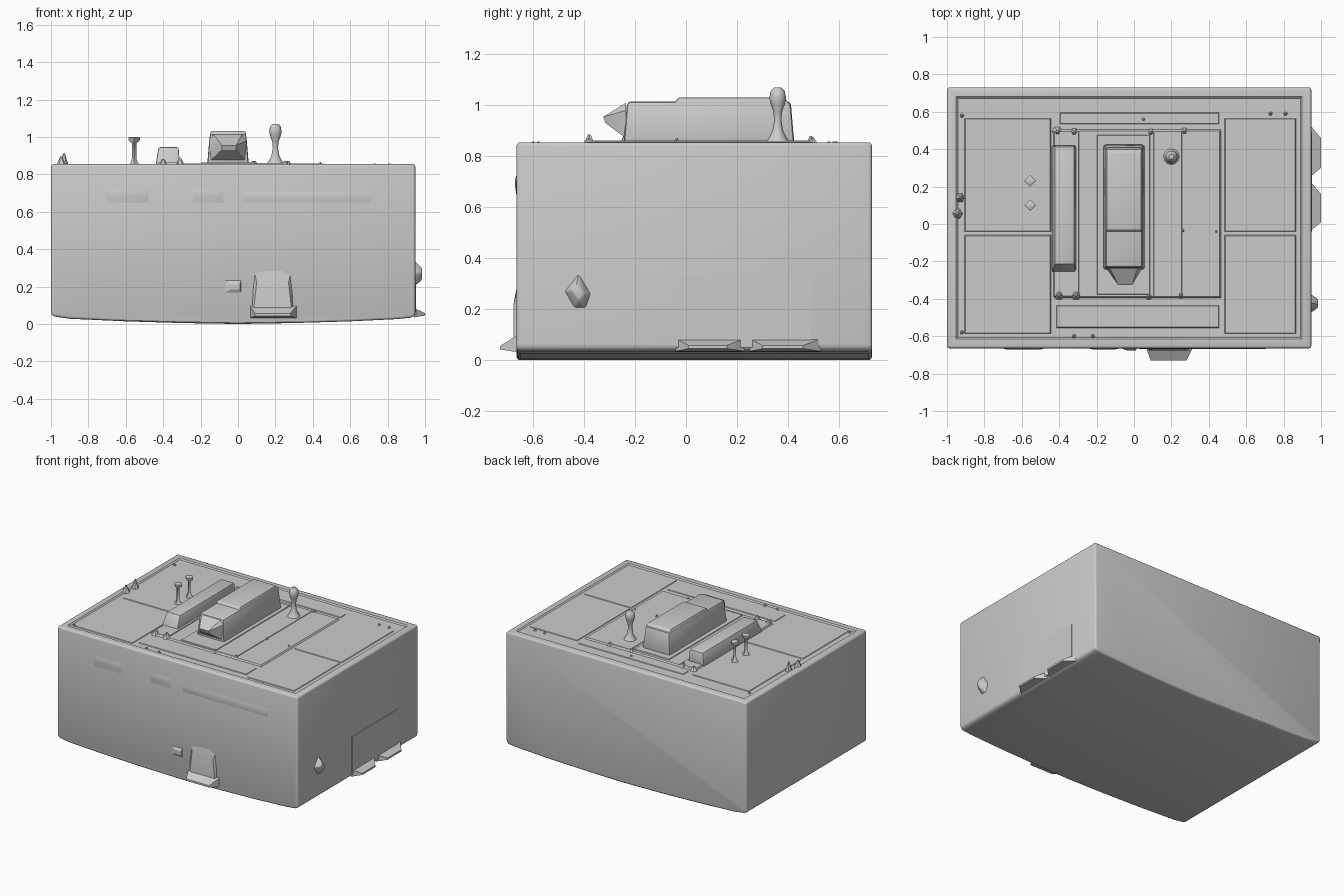
import bpy, bmesh, math
from mathutils import Vector


def finish(bm, name, angle=30):
    bmesh.ops.recalc_face_normals(bm, faces=bm.faces[:])
    me = bpy.data.meshes.new(name)
    bm.to_mesh(me)
    bm.free()
    ob = bpy.data.objects.new(name, me)
    bpy.context.collection.objects.link(ob)
    bpy.ops.object.select_all(action='DESELECT')
    ob.select_set(True)
    bpy.context.view_layer.objects.active = ob
    bpy.ops.object.shade_smooth_by_angle(angle=math.radians(angle))
    return ob


def hull(name, pts, bevel=0.0):
    """Convex solid around a few corner points."""
    bm = bmesh.new()
    for p in pts:
        bm.verts.new(p)
    bmesh.ops.convex_hull(bm, input=bm.verts[:])
    bmesh.ops.dissolve_limit(bm, angle_limit=0.02, verts=bm.verts[:], edges=bm.edges[:])
    if bevel:
        bmesh.ops.bevel(bm, geom=bm.edges[:], offset=bevel, segments=2, profile=0.5,
                        affect='EDGES', clamp_overlap=True)
    return finish(bm, name)


def rect(x0, x1, y0, y1, z):
    return [(x0, y0, z), (x1, y0, z), (x1, y1, z), (x0, y1, z)]


def slab(name, x0, x1, y0, y1, z0, z1, taper=0.0, bevel=0.0):
    return hull(name, rect(x0, x1, y0, y1, z0)
                + rect(x0 + taper, x1 - taper, y0 + taper, y1 - taper, z1), bevel)


def lathe(name, x, y, profile, n=12, turn=0.0, axis='Z'):
    """Rings of (radius, height) joined into a turned solid."""
    bm = bmesh.new()
    rings = []
    for r, z in profile:
        ring = []
        for i in range(n):
            a = turn + 2 * math.pi * i / n
            ring.append(bm.verts.new((x + r * math.cos(a), y + r * math.sin(a), z)))
        rings.append(ring)
    for a, b in zip(rings, rings[1:]):
        for i in range(n):
            j = (i + 1) % n
            bm.faces.new((a[i], a[j], b[j], b[i]))
    bm.faces.new(rings[0][::-1])
    bm.faces.new(rings[-1])
    return finish(bm, name, 40)


# main block: profile with a gently bowed underside, swept front to back
profile = [(-1.0, 0.055), (-0.985, 0.04), (-0.9, 0.028), (-0.6, 0.014), (-0.3, 0.005), (0.0, 0.0),
           (0.3, 0.005), (0.6, 0.014), (0.85, 0.026), (0.93, 0.034), (0.948, 0.05), (0.948, 0.855), (-1.0, 0.855)]
bm = bmesh.new()
front = [bm.verts.new((x, -0.665, z)) for x, z in profile]
back = [bm.verts.new((x, 0.73, z)) for x, z in profile]
bm.faces.new(front)
bm.faces.new(back[::-1])
for i in range(len(profile)):
    j = (i + 1) % len(profile)
    bm.faces.new((front[i], back[i], back[j], front[j]))
bmesh.ops.recalc_face_normals(bm, faces=bm.faces[:])
sharp = [e for e in bm.edges if e.calc_face_angle(0) > 0.6]
bmesh.ops.bevel(bm, geom=sharp, offset=0.014, segments=3, profile=0.5, affect='EDGES')
# sunken roof inside a narrow rim
roof = max((f for f in bm.faces if f.normal.z > 0.99), key=lambda f: f.calc_area())
bmesh.ops.inset_region(bm, faces=[roof], thickness=0.05, depth=0.0)
bmesh.ops.inset_region(bm, faces=[roof], thickness=0.012, depth=-0.008)
finish(bm, "main_block")

# low roof panels on either side of the middle and along the front and back
for k, (x0, x1, y0, y1) in enumerate([(-0.91, -0.44, -0.59, -0.055), (-0.91, -0.44, -0.045, 0.57),
                                      (0.48, 0.87, -0.59, -0.055), (0.48, 0.87, -0.045, 0.57),
                                      (-0.42, 0.46, -0.56, -0.43), (-0.40, 0.46, 0.53, 0.60)]):
    slab(f"roof_panel_{k}", x0, x1, y0, y1, 0.84, 0.851, 0.008)

# raised centre deck with shallow strips
slab("centre_deck", -0.43, 0.47, -0.40, 0.51, 0.84, 0.857, 0.012)
slab("deck_strip_left", -0.43, -0.29, -0.39, 0.50, 0.85, 0.862, 0.006)
slab("deck_strip_middle", -0.20, 0.09, -0.38, 0.48, 0.85, 0.862, 0.006)
slab("deck_strip_right", 0.10, 0.26, -0.39, 0.50, 0.85, 0.861, 0.006)

# small roof housing with sloped front
hull("small_roof_housing", rect(-0.44, -0.31, -0.26, 0.42, 0.85)
     + rect(-0.425, -0.318, -0.215, 0.415, 0.945), 0.008)

# large roof housing, raised rear lid and pointed nose
slab("large_roof_housing", -0.165, 0.058, -0.245, 0.425, 0.85, 1.015, 0.014, 0.014)
hull("housing_lid", rect(-0.152, 0.045, -0.05, 0.41, 1.0)
     + rect(-0.145, 0.04, -0.03, 0.385, 1.031), 0.006)
nose = [(x, -0.235, z) for x, z in
        [(-0.15, 0.87), (0.04, 0.87), (0.045, 0.98), (-0.15, 0.98), (-0.13, 1.01), (0.02, 1.01)]]
hull("housing_nose", nose + [(-0.085, -0.325, 0.955), (-0.01, -0.325, 0.955),
                            (-0.085, -0.315, 0.93), (-0.01, -0.315, 0.93)])

# bulb-headed stack with flared foot
lathe("stack", 0.2, 0.36, [(0.05, 0.85), (0.036, 0.87), (0.021, 0.90), (0.014, 0.94), (0.017, 0.975),
                           (0.028, 1.005), (0.033, 1.03), (0.028, 1.055), (0.014, 1.07)])

# two thin pipes with flared square caps
for k, y in enumerate((0.10, 0.23)):
    lathe(f"cap_pipe_{k}", -0.555, y, [(0.034, 0.845), (0.018, 0.865), (0.011, 0.89), (0.011, 0.965),
                                       (0.031, 0.982), (0.031, 0.995), (0.022, 1.0)], 4)

# little fins near the left rim and stubs around the deck
for k, (x, y, r, h) in enumerate([(-0.945, 0.055, 0.03, 0.895), (-0.93, 0.14, 0.026, 0.912),
                                  (-0.40, -0.38, 0.03, 0.882), (-0.31, -0.38, 0.03, 0.886),
                                  (0.08, -0.385, 0.022, 0.87), (0.25, -0.38, 0.022, 0.87),
                                  (-0.41, 0.495, 0.03, 0.876), (-0.32, 0.49, 0.025, 0.88),
                                  (0.09, 0.49, 0.022, 0.872), (0.27, 0.495, 0.022, 0.87),
                                  (0.26, -0.035, 0.016, 0.872), (0.44, -0.04, 0.012, 0.866)]):
    lathe(f"roof_stub_{k}", x, y, [(r, 0.845), (r * 0.5, 0.845 + (h - 0.845) * 0.55), (r * 0.2, h)], 6)
for k, (x, y) in enumerate([(-0.92, -0.58), (-0.92, 0.58), (-0.32, -0.60), (-0.22, -0.60),
                            (0.73, 0.59), (0.81, 0.59), (0.05, 0.56)]):
    lathe(f"roof_rivet_{k}", x, y, [(0.012, 0.845), (0.004, 0.859)], 6)

# front doorway: arched slab, wedge step and wall lamp
hull("front_door", [(x, -0.65, z) for x, z in [(0.07, 0.04), (0.30, 0.04), (0.29, 0.31), (0.2, 0.36), (0.08, 0.33)]]
     + [(x, -0.677, z) for x, z in [(0.08, 0.05), (0.29, 0.05), (0.27, 0.22), (0.10, 0.22)]])
hull("front_step", [(x, -0.65, z) for x in (0.06, 0.32) for z in (0.03, 0.105)]
     + [(x, -0.73, z) for x in (0.09, 0.28) for z in (0.042, 0.056)])
hull("front_lamp", [(x, -0.66, z) for x in (-0.08, 0.02) for z in (0.16, 0.24)]
     + [(x, -0.675, z) for x in (-0.04, 0.01) for z in (0.185, 0.215)])

# right side doorways, wedge steps and wall lamp
slab("right_door_panel", 0.93, 0.953, -0.04, 0.49, 0.05, 0.33)
for k, (y0, y1) in enumerate([(-0.04, 0.23), (0.25, 0.53)]):
    hull(f"right_step_{k}", [(0.94, y, z) for y in (y0, y1) for z in (0.035, 0.085)]
         + [(1.0, y, z) for y in (y0 + 0.05, y1 - 0.07) for z in (0.045, 0.058)])
hull("right_lamp", [(0.94, y, z) for y, z in [(-0.48, 0.27), (-0.44, 0.20), (-0.39, 0.20), (-0.37, 0.26), (-0.42, 0.345)]]
     + [(0.984, y, z) for y, z in [(-0.45, 0.275), (-0.42, 0.235), (-0.40, 0.26), (-0.43, 0.30)]], 0.006)

# faint relief on the front and back walls
for k, (x0, x1) in enumerate([(-0.72, -0.46), (-0.26, -0.06)]):
    hull(f"front_sill_{k}", [(x, -0.66, z) for x in (x0, x1) for z in (0.62, 0.74)]
         + [(x, -0.671, z) for x in (x0 + 0.04, x1 - 0.04) for z in (0.68, 0.71)])
hull("front_rail", [(x, -0.66, z) for x in (0.0, 0.72) for z in (0.63, 0.72)]
     + [(x, -0.668, z) for x in (0.03, 0.70) for z in (0.66, 0.70)])
